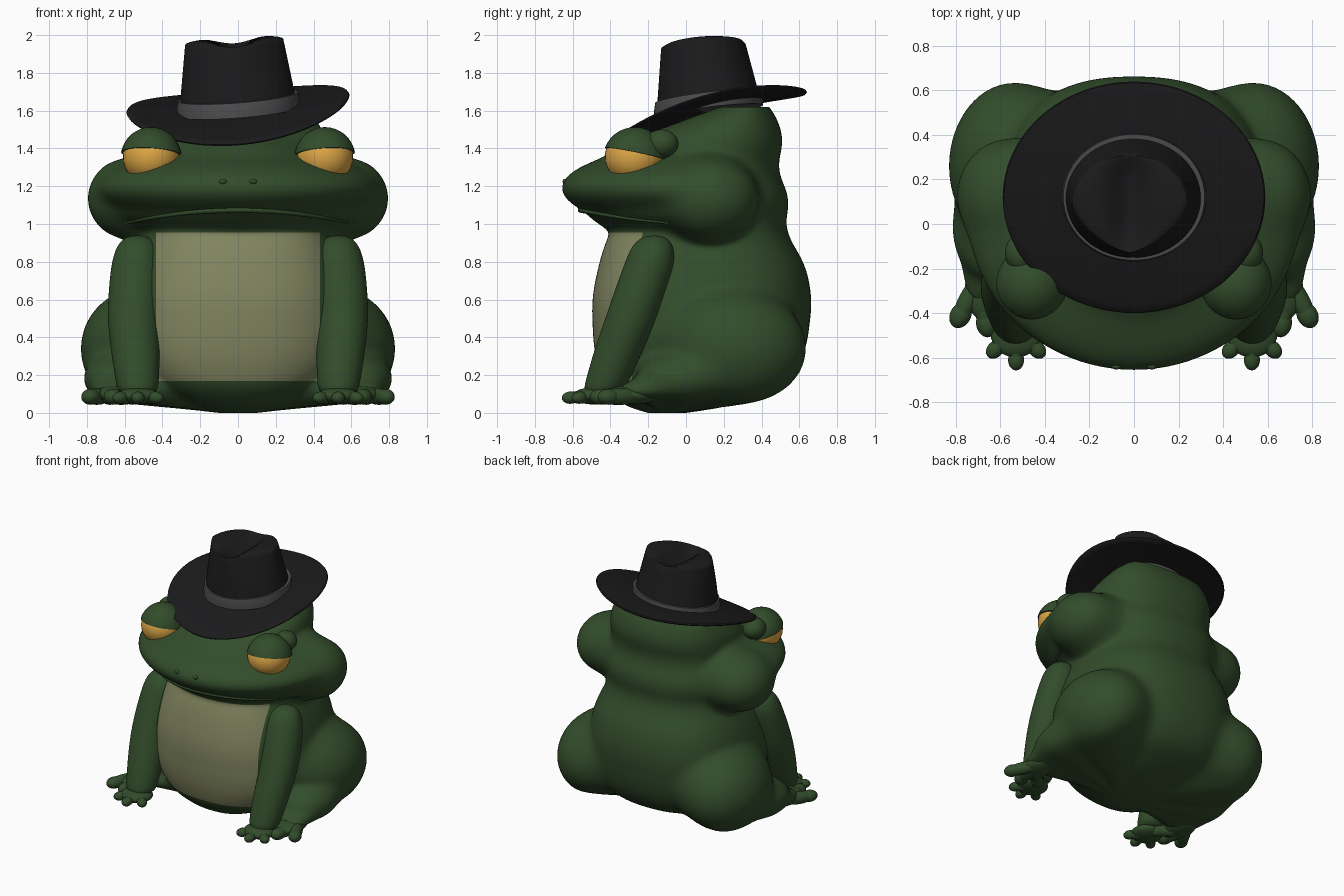
import bpy, bmesh, math
from math import sin, cos, pi, exp, sqrt
from mathutils import Vector, Matrix
from mathutils.bvhtree import BVHTree

if "Cube" in bpy.data.objects:
    bpy.data.objects.remove(bpy.data.objects["Cube"], do_unlink=True)


def material(name, rgb):
    m = bpy.data.materials.new(name)
    m.use_nodes = True
    m.diffuse_color = (*rgb, 1)
    m.node_tree.nodes["Principled BSDF"].inputs["Base Color"].default_value = (*rgb, 1)
    return m


GREEN = material("skin green", (.032, .073, .024))
BELLY = material("belly olive", (.22, .235, .115))
AMBER = material("eye amber", (.72, .38, .06))
BLACK = material("hat black", (.011, .011, .012))
GREY = material("hat band grey", (.075, .075, .078))


def finish(name, bm, *mats):
    """Turn a bmesh into a smooth shaded object with sharp edges kept."""
    bmesh.ops.recalc_face_normals(bm, faces=bm.faces)
    me = bpy.data.meshes.new(name)
    bm.to_mesh(me)
    bm.free()
    for m in mats:
        me.materials.append(m)
    me.shade_smooth()
    me.set_sharp_from_angle(angle=math.radians(50))
    ob = bpy.data.objects.new(name, me)
    bpy.context.collection.objects.link(ob)
    return ob


def ball(bm, c, r, turn=None):
    bmesh.ops.create_uvsphere(bm, u_segments=28, v_segments=18, radius=1,
                              matrix=Matrix.LocRotScale(Vector(c), turn, Vector(r)))


def toe(bm, a, b, r):
    """Long flat drop from a, ending in a round tip at b."""
    a, b = Vector(a), Vector(b)
    d = b - a
    turn = d.to_track_quat('Z', 'Y')
    ball(bm, (a + b) / 2, (r * .95, r * .95, d.length / 2 + r * .9), turn)
    ball(bm, b - d.normalized() * r * .25, (r, r * .9, r * 1.3), turn)


def skin(bm, rings):
    """Bridge rings of points into one capped surface."""
    loops = [[bm.verts.new(p) for p in ring] for ring in rings]
    n = len(loops[0])
    for a, b in zip(loops, loops[1:]):
        for i in range(n):
            j = (i + 1) % n
            bm.faces.new((a[i], a[j], b[j], b[i]))
    bm.faces.new(loops[0][::-1])
    bm.faces.new(loops[-1])
    return loops


def circle(n):
    return [2 * pi * i / n for i in range(n)]


# Torso and neck rolls: height, half width, front, back
SECTIONS = [(0, .1, -.2, 0), (.02, .22, -.3, .18), (.05, .33, -.37, .34),
            (.1, .43, -.42, .48), (.2, .55, -.46, .58), (.35, .62, -.49, .64),
            (.6, .62, -.50, .67), (.8, .57, -.46, .63), (.95, .5, -.41, .525),
            (1.05, .5, -.35, .53), (1.15, .52, -.3, .56), (1.28, .47, -.3, .47),
            (1.38, .48, -.3, .51), (1.48, .46, -.2, .515), (1.53, .44, -.08, .5),
            (1.58, .4, .07, .47), (1.62, .34, .18, .44)]
TOP, COUNT = SECTIONS[-1][0], 135
# Muzzle, jaw and forehead: centre, radii, depth behind the centre, blend
BULGES = [((0, .05, 1.19), (.75, .71, .22), .4, .03),
          ((0, .08, 1.1), (.68, .62, .21), .37, .03),
          ((0, .1, 1.2), (.55, .6, .33), .33, .03)]
# Cheeks, thighs, knees and shins
for s in (1, -1):
    BULGES += [((s * .55, .125, 1.135), (.25, .27, .23), .27, .03),
               ((s * .53, .26, .34), (.305, .385, .315), .385, .12),
               ((s * .62, -.02, .18), (.2, .26, .145), .26, .08),
               ((s * .66, -.22, .115), (.11, .2, .07), .2, .04)]


def section(z):
    lo, hi = next((p, q) for p, q in zip(SECTIONS, SECTIONS[1:]) if z <= q[0] + 1e-6)
    t = (z - lo[0]) / (hi[0] - lo[0])
    return [p + (q - p) * t for p, q in zip(lo[1:], hi[1:])]


def body_ring(z):
    """Softly blended outer reach of torso and bulges around one height."""
    reach = min(.08, z, TOP - z)
    near = [section(z + reach * i / 4) for i in range(-4, 5)]
    w, f, b = (sum(col) / 9 for col in zip(*near))
    oy, d, n = (f + b) / 2, (b - f) / 2, 2.4
    ring = []
    for a in circle(160):
        c, s = cos(a), sin(a)
        r = (abs(c / w) ** n + abs(s / d) ** n) ** (-1 / n)
        for (cx, cy, cz), (rx, ry, rz), back, soft in BULGES:
            k = 1 - ((z - cz) / rz) ** 2
            if k > 0:
                ry = back if s > 0 else ry
                dx, dy = -cx / rx, (oy - cy) / ry
                ux, uy = c / rx, s / ry
                aa, bb = ux * ux + uy * uy, ux * dx + uy * dy
                disc = bb * bb - aa * (dx * dx + dy * dy - k)
                if disc > 0:
                    hit = (sqrt(disc) - bb) / aa
                    r = max(r, hit) + max(soft - abs(r - hit), 0) ** 2 / (4 * soft)
        ring.append((r * c, oy + r * s, z))
    return ring


bm = bmesh.new()
loops = skin(bm, [body_ring(TOP * i / COUNT) for i in range(COUNT + 1)])
inner = [v for loop in loops[1:-1] for v in loop]
for _ in range(12):
    bmesh.ops.smooth_vert(bm, verts=inner, factor=.5, use_axis_x=True,
                          use_axis_y=True, use_axis_z=True)

# Belly panel cut into the body
EDGE, LOW, HIGH = .435, .17, .955
for co, no in (((EDGE, 0, 0), (1, 0, 0)), ((-EDGE, 0, 0), (1, 0, 0)),
               ((0, 0, LOW), (0, 0, 1)), ((0, 0, HIGH), (0, 0, 1))):
    bmesh.ops.bisect_plane(bm, geom=bm.verts[:] + bm.edges[:] + bm.faces[:],
                           plane_co=co, plane_no=no)
bmesh.ops.recalc_face_normals(bm, faces=bm.faces)
for f in bm.faces:
    c = f.calc_center_median()
    f.material_index = int(abs(c.x) < EDGE and LOW < c.z < HIGH and c.y < -.2
                           and f.normal.y < -.1)
tree = BVHTree.FromBMesh(bm)
finish("body", bm, GREEN, BELLY)


def on_face(x, z):
    return tree.ray_cast(Vector((x, -2, z)), Vector((0, 1, 0)))[0]


# Lip line following the muzzle
path = [on_face(x / 50, 1.075 - .2 * (x / 50) ** 2) for x in range(-30, 31)]
path = [p for p in path if p]
curve = bpy.data.curves.new("lip", 'CURVE')
curve.dimensions, curve.bevel_depth, curve.use_fill_caps = '3D', .016, True
spline = curve.splines.new('POLY')
spline.points.add(len(path) - 1)
for i, p in enumerate(path):
    spline.points[i].co = (*p, 1)
    spline.points[i].radius = .4 + .6 * sin(pi * i / (len(path) - 1))
curve.materials.append(GREEN)
bpy.context.collection.objects.link(bpy.data.objects.new("lip", curve))

# Arm rings: height, x, y, radius
ARM = [(.09, .53, -.45, .1), (.16, .532, -.42, .116), (.35, .545, -.35, .132),
       (.5, .555, -.29, .138), (.65, .548, -.24, .138), (.78, .538, -.195, .135),
       (.86, .533, -.18, .12), (.915, .532, -.172, .088), (.94, .531, -.168, .04)]

for s, side in ((1, "left"), (-1, "right")):
    # Nostril
    bm = bmesh.new()
    ball(bm, on_face(s * .08, 1.225), (.02, .012, .014))
    finish(side + "_nostril", bm, GREEN)

    # Eye with heavy lid and the knob behind it
    bm = bmesh.new()
    ball(bm, (s * .46, -.275, 1.355), (.15, .155, .145))
    finish(side + "_eye", bm, AMBER)
    bm = bmesh.new()
    ball(bm, (s * .46, -.27, 1.35), (.162, .168, .163))
    bmesh.ops.bisect_plane(bm, geom=bm.verts[:] + bm.edges[:] + bm.faces[:],
                           plane_co=(s * .46, -.27, 1.372),
                           plane_no=(-.06 * s, .2, 1), clear_inner=True)
    bmesh.ops.holes_fill(bm, edges=[e for e in bm.edges if e.is_boundary], sides=0)
    finish(side + "_eyelid", bm, GREEN)
    bm = bmesh.new()
    ball(bm, (s * .5, -.13, 1.425), (.08, .09, .075))
    finish(side + "_eye_knob", bm, GREEN)

    # Front arm
    bm = bmesh.new()
    skin(bm, [[(s * x + r * cos(a), y + r * sin(a), z) for a in circle(24)]
              for z, x, y, r in ARM])
    arm = finish(side + "_arm", bm, GREEN)
    arm.modifiers.new("round", 'SUBSURF').levels = 2

    # Hand with three fingers
    bm = bmesh.new()
    ball(bm, (s * .53, -.49, .09), (.115, .11, .045))
    for x, y in ((.63, -.57), (.53, -.62), (.43, -.57)):
        toe(bm, (s * .53, -.47, .09), (s * x, y, .08), .036)
    finish(side + "_hand", bm, GREEN)

    # Hind foot with three toes
    bm = bmesh.new()
    ball(bm, (s * .66, -.29, .095), (.1, .15, .05))
    for x, y in ((.785, -.42), (.66, -.46), (.55, -.41)):
        toe(bm, (s * .7, -.26, .09), (s * x, y, .085), .047)
    finish(side + "_foot", bm, GREEN)

# Hat brim: tilted, drooping front and back, raised at the sides
HAT_Y = .12


def brim_point(a, k, drop):
    x, y = .59 * k * cos(a), .52 * k * sin(a)
    z = 1.62 + .077 * x + .265 * y - .05 * (y / .52) ** 2 + .025 * (x / .59) ** 2
    return (x, HAT_Y + y, z - drop)


bm = bmesh.new()
steps = [.45 + .55 * i / 8 for i in range(9)]
layout = ([(k, 0) for k in steps[:-1]] + [(.99, .001), (1, .009), (.99, .018)]
          + [(k, .02) for k in steps[-2::-1]])
skin(bm, [[brim_point(a, k, d) for a in circle(96)] for k, d in layout])
finish("hat_brim", bm, BLACK)


# Hat crown: tapered wall with a pinched front and creased top
def wall_point(a, t, k=1, grow=0):
    pinch = 1 - .25 * t * t * max(0, -sin(a)) * abs(cos(a))
    x = (.31 - .05 * t + grow) * k * pinch * cos(a) - .02 * t
    y = (.275 - .055 * t + grow) * k * pinch * sin(a)
    base = 1.625 + .077 * x + .12 * y
    top = 1.965 + .06 * x + .05 * y
    return Vector((x, HAT_Y - .03 * t + y, base + (top - base) * t))


def top_point(a, k):
    p = wall_point(a, 1, k)
    crease = exp(-((p.x + .02) / .09) ** 2) * (.02 + .07 * (1 - k ** 3))
    p.z += .028 * sqrt(1 - k * k) - crease
    return p


bm = bmesh.new()
rings = [[wall_point(a, t) for a in circle(96)] for t in (0, .2, .4, .6, .8, .93)]
rings += [[top_point(a, k) for a in circle(96)]
          for k in (.995, .97, .92, .85, .75, .6, .45, .3, .15, .03)]
skin(bm, rings)
finish("hat_crown", bm, BLACK)

# Hat band
bm = bmesh.new()
skin(bm, [[wall_point(a, 0, 1, g) + Vector((0, 0, h)) for a in circle(96)]
          for g, h in ((-.02, -.03), (.012, -.03), (.014, .01), (.008, .05), (-.02, .05))])
finish("hat_band", bm, GREY)
